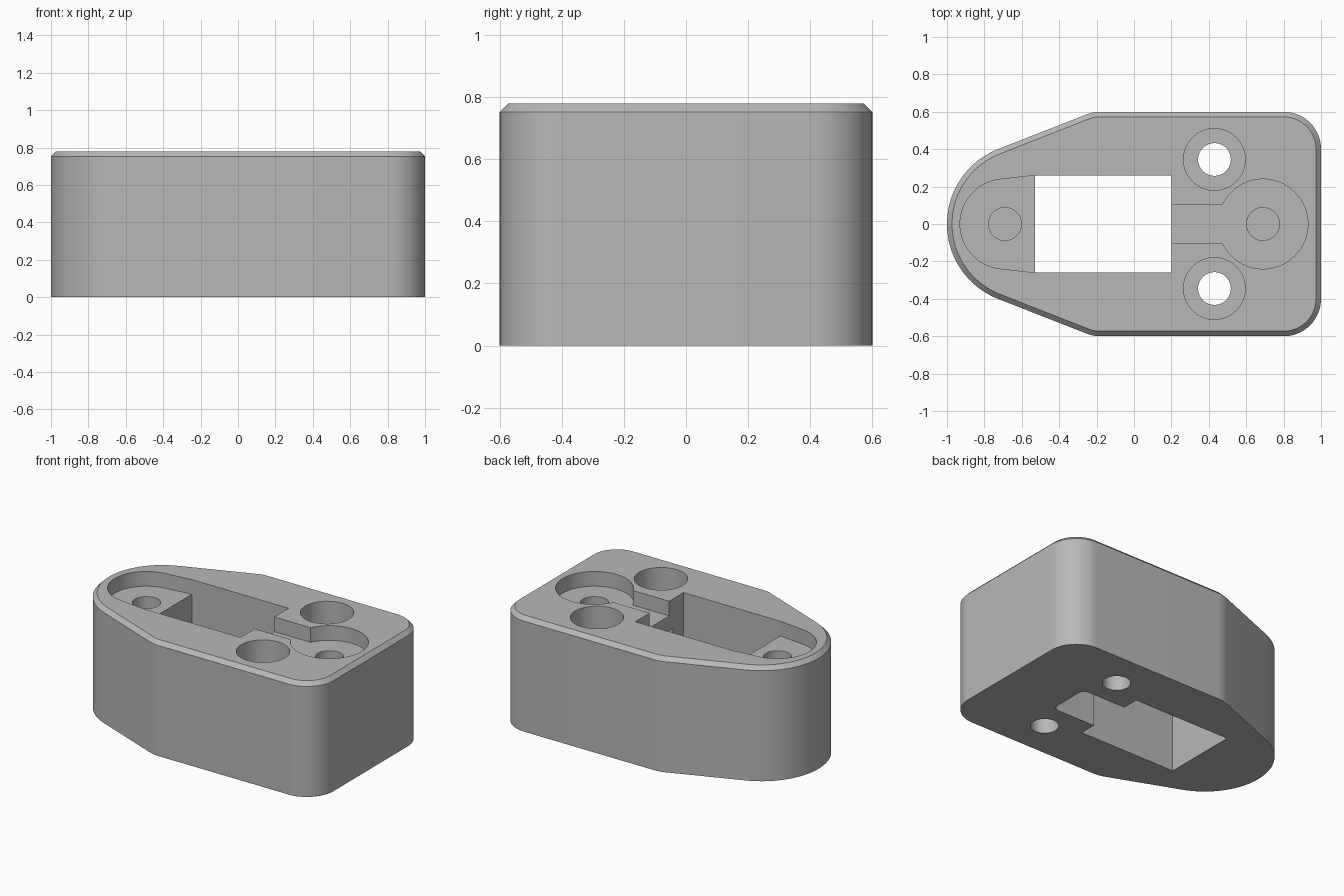
import bpy
import bmesh
from math import cos, sin, radians

HEIGHT, CHAMFER = 0.78, 0.027
RECESS_FLOOR = 0.68

start = bpy.data.objects.get("Cube")
if start:
    bpy.data.objects.remove(start, do_unlink=True)

grey = bpy.data.materials.new("plain grey")
grey.use_nodes = True
colour = (0.48, 0.48, 0.48, 1)
grey.diffuse_color = colour
grey.node_tree.nodes["Principled BSDF"].inputs["Base Color"].default_value = colour


def arc(cx, cy, r, a0, a1, steps=24):
    angles = [radians(a0 + (a1 - a0) * i / steps) for i in range(steps + 1)]
    return [(cx + r * cos(a), cy + r * sin(a)) for a in angles]


def circle(cx, cy, r, steps=64):
    return arc(cx, cy, r, 0, 360, steps)[:-1]


def mirrored(half):
    """Close an upper half profile by mirroring it across the x axis."""
    return half + [(x, -y) for x, y in reversed(half) if abs(y) > 1e-5]


def prism(name, points, z0, z1, chamfer=0):
    bm = bmesh.new()
    base = bm.faces.new([bm.verts.new((x, y, z0)) for x, y in points])
    ext = bmesh.ops.extrude_face_region(bm, geom=[base])["geom"]
    verts = [g for g in ext if isinstance(g, bmesh.types.BMVert)]
    cap = next(g for g in ext if isinstance(g, bmesh.types.BMFace))
    bmesh.ops.translate(bm, verts=verts, vec=(0, 0, z1 - z0 - chamfer))
    bmesh.ops.recalc_face_normals(bm, faces=bm.faces)
    if chamfer:
        bmesh.ops.inset_region(bm, faces=[cap], thickness=chamfer, use_even_offset=True)
        bmesh.ops.translate(bm, verts=list(cap.verts), vec=(0, 0, chamfer))
    mesh = bpy.data.meshes.new(name)
    bm.to_mesh(mesh)
    bm.free()
    mesh.materials.append(grey)
    obj = bpy.data.objects.new(name, mesh)
    bpy.context.collection.objects.link(obj)
    return obj


# Body: rounded nose, tapered shoulders, square end with rounded corners
nose_r, taper = 0.43, 22
half = arc(nose_r - 1, 0, nose_r, 180, 90 + taper)
half += arc(-0.18, 0.4, 0.2, 90 + taper, 90, 8)
half += arc(0.8, 0.4, 0.2, 90, 0, 16)
body = prism("mount_body", mirrored(half), 0, HEIGHT, CHAMFER)

TOP = HEIGHT + 0.1
cutters = []


def cutter(name, points, z0, z1=TOP):
    obj = prism(name, points, z0, z1)
    obj.hide_render = True
    cutters.append(obj)


# Central window
cutter("window", mirrored([(-0.53, 0.26), (0.2, 0.26)]), -0.1)

# Shallow recesses at both ends, with the channel leading to the window
nose_recess = arc(-0.69, 0, 0.24, 180, 96) + [(-0.53, 0.2599), (-0.5, 0.2)]
cutter("nose_recess", mirrored(nose_recess), RECESS_FLOOR)
keyhole = [(0.15, 0.105)] + arc(0.69, 0, 0.24, 154, 0, 48)
cutter("keyhole_recess", mirrored(keyhole), RECESS_FLOOR)

# Blind screw holes in the recess floors
for name, x in (("nose_screw_hole", -0.69), ("end_screw_hole", 0.69)):
    cutter(name, circle(x, 0, 0.0875), 0.25)

# Counterbored through holes
for side, y in (("left", 0.345), ("right", -0.345)):
    cutter(side + "_through_hole", circle(0.43, y, 0.0875), -0.1)
    cutter(side + "_counterbore", circle(0.43, y, 0.165), 0.3)

# Cable slot open to the underside
slot = [(0.15, 0.145)] + arc(0.49, 0.105, 0.04, 90, 0, 8)
cutter("underside_slot", mirrored(slot), -0.1, 0.58)

bpy.ops.object.select_all(action="DESELECT")
bpy.context.view_layer.objects.active = body
body.select_set(True)
for c in cutters:
    mod = body.modifiers.new(c.name, "BOOLEAN")
    mod.operation, mod.solver, mod.object = "DIFFERENCE", "EXACT", c
    bpy.ops.object.modifier_apply(modifier=mod.name)
for c in cutters:
    bpy.data.objects.remove(c, do_unlink=True)

bpy.ops.object.shade_smooth_by_angle(angle=radians(25))
